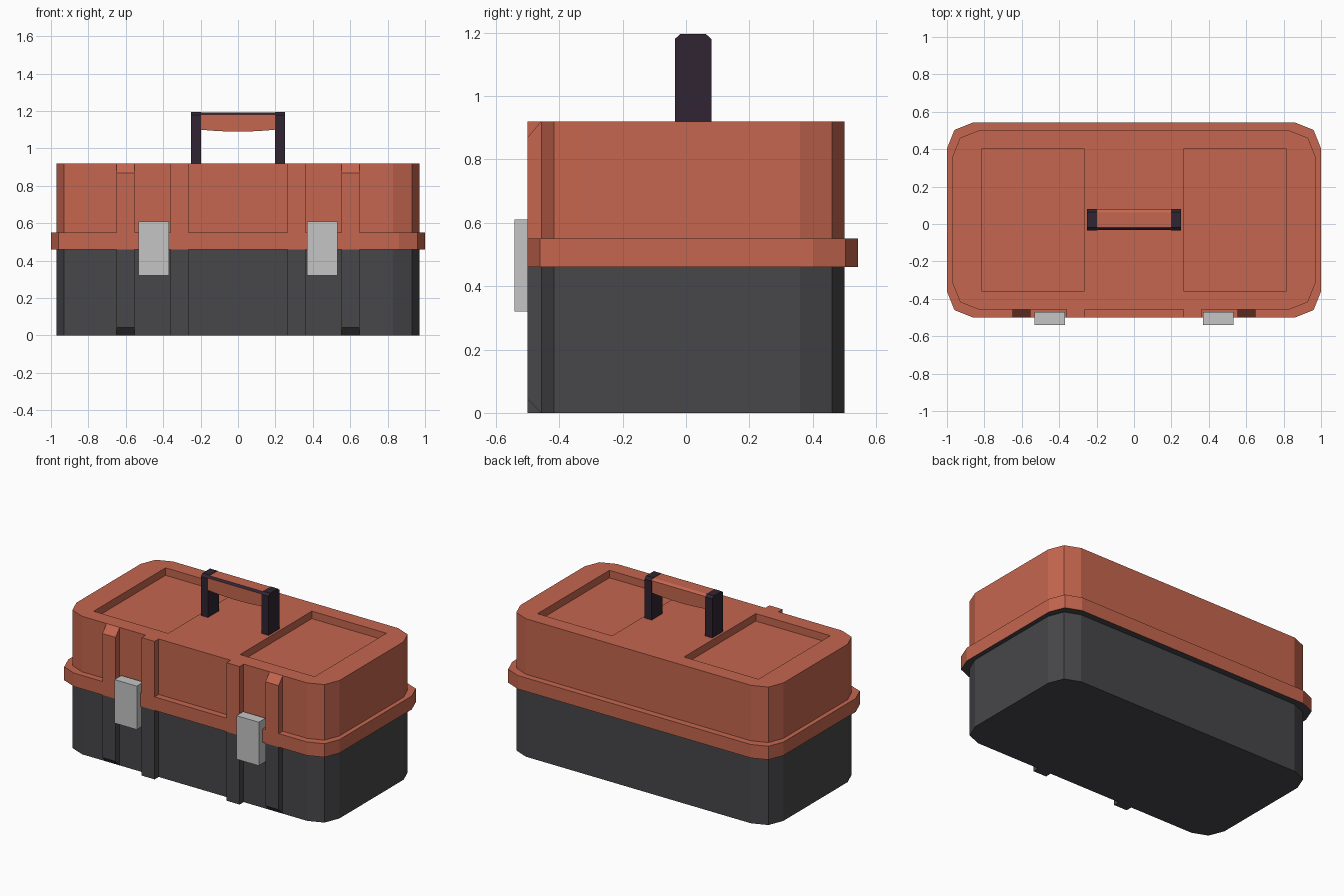
import bpy
import bmesh

old = bpy.data.objects.get("Cube")
if old:
    bpy.data.objects.remove(old, do_unlink=True)


def material(name, r, g, b):
    m = bpy.data.materials.new(name)
    m.use_nodes = True
    m.diffuse_color = (r, g, b, 1)
    m.node_tree.nodes["Principled BSDF"].inputs["Base Color"].default_value = (r, g, b, 1)
    return m


RED = material("brick red", 0.56, 0.132, 0.077)
GREY = material("charcoal grey", 0.063, 0.062, 0.068)
DARK = material("dark plum", 0.030, 0.018, 0.032)
STEEL = material("light steel", 0.56, 0.56, 0.56)


def prism(name, section, stations, axis, *mats):
    """Sweep a 2D section along x (section is y, z) or z (section is x, y)."""
    bm = bmesh.new()
    rings = []
    for t in stations:
        rings.append([bm.verts.new((t, a, b) if axis == "x" else (a, b, t))
                      for a, b in section])
    for low, high in zip(rings, rings[1:]):
        for i in range(len(section)):
            j = (i + 1) % len(section)
            bm.faces.new((low[i], low[j], high[j], high[i]))
    bm.faces.new(rings[0][::-1])
    bm.faces.new(rings[-1])
    bmesh.ops.recalc_face_normals(bm, faces=bm.faces)
    mesh = bpy.data.meshes.new(name)
    bm.to_mesh(mesh)
    bm.free()
    for m in mats:
        mesh.materials.append(m)
    obj = bpy.data.objects.new(name, mesh)
    bpy.context.collection.objects.link(obj)
    return obj


def rect(a0, a1, b0, b1):
    return [(a0, b0), (a1, b0), (a1, b1), (a0, b1)]


def outline(grow):
    """Rectangle with two-step rounded corners, centred slightly to the back."""
    hx, hy, cy = 0.97 + grow[0], 0.4785 + grow[1], 0.0215
    corner = [(hx, hy - 0.14), (hx - 0.04, hy - 0.04), (hx - 0.14, hy)]
    pts = []
    for sx, sy in ((1, 1), (-1, 1), (-1, -1), (1, -1)):
        quarter = corner if sx * sy > 0 else corner[::-1]
        pts += [(sx * x, sy * y + cy) for x, y in quarter]
    return pts


SEAM, RIM_TOP, TOP = 0.46, 0.55, 0.92
WALL, FRONT = -0.457, -0.5

# Lower box, lid and the rim between them
body = outline((0, 0))
prism("base_box", body, (0, SEAM), "z", GREY)
lid = prism("lid", body, (SEAM, TOP), "z", RED)
rim = prism("lid_rim", outline((0.03, 0.043)), (SEAM, RIM_TOP), "z", RED, GREY)
for face in rim.data.polygons:
    if face.normal.z < -0.5:
        face.material_index = 1

# Two shallow trays sunk into the lid
for side in (-1, 1):
    xs = sorted((side * 0.265, side * 0.815))
    cutter = prism("tray_cutter", rect(*xs, -0.357, 0.4), (TOP - 0.05, TOP + 0.1), "z", RED)
    cutter.hide_render = True
    cut = lid.modifiers.new("tray", "BOOLEAN")
    cut.operation = "DIFFERENCE"
    cut.solver = "EXACT"
    cut.object = cutter
    bpy.context.view_layer.objects.active = lid
    bpy.ops.object.modifier_apply(modifier=cut.name)
    bpy.data.objects.remove(cutter, do_unlink=True)

# Front ribs, latches and handle posts, mirrored left and right
lid_wide = rect(FRONT, WALL, RIM_TOP, TOP)
base_wide = rect(FRONT, WALL, 0, SEAM)
lid_narrow = [(FRONT, RIM_TOP), (WALL, RIM_TOP), (WALL, TOP), (FRONT, TOP - 0.05)]
base_narrow = [(FRONT, 0.043), (WALL, 0), (WALL, SEAM), (FRONT, SEAM)]
post = [(-0.035, TOP), (0.08, TOP), (0.08, 1.18), (0.063, 1.195),
        (-0.018, 1.195), (-0.035, 1.18)]
parts = [
    ("lid_wide_rib", lid_wide, 0.265, 0.362, RED),
    ("base_wide_rib", base_wide, 0.265, 0.362, GREY),
    ("lid_narrow_rib", lid_narrow, 0.553, 0.65, RED),
    ("base_narrow_rib", base_narrow, 0.553, 0.65, GREY),
    ("latch", rect(-0.541, -0.47, 0.32, 0.61), 0.368, 0.532, STEEL),
    ("handle_post", post, 0.197, 0.25, DARK),
]
for name, section, inner, outer, mat in parts:
    for side, label in ((1, "left"), (-1, "right")):
        prism(f"{label}_{name}", section, sorted((side * inner, side * outer)), "x", mat)

# Grip with a gently bowed underside and a dark front top edge
grip_section = [(-0.033, 1.1), (0.078, 1.1), (0.078, 1.182), (0.062, 1.193),
                (-0.02, 1.193), (-0.033, 1.182)]
stations = [0.197 * i / 4 for i in range(-4, 5)]
grip = prism("handle_grip", grip_section, stations, "x", RED, DARK)
for v in grip.data.vertices:
    if v.co.z < 1.15:
        v.co.z -= 0.01 * (1 - (v.co.x / 0.197) ** 2)
grip.data.update()
for face in grip.data.polygons:
    if face.normal.z > 0.3 and face.normal.y < -0.3:
        face.material_index = 1
